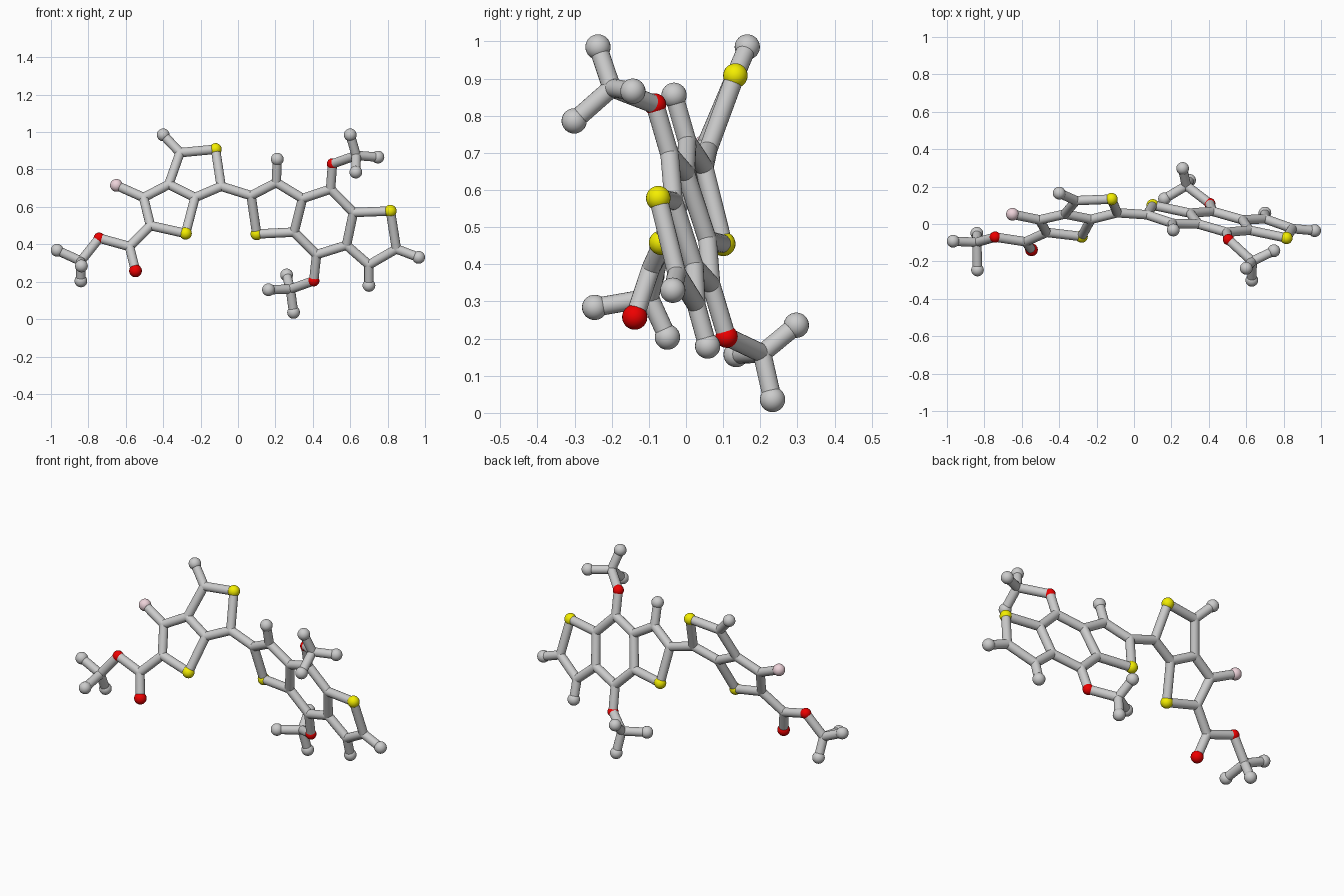
import bpy, bmesh
from mathutils import Vector, Matrix

if "Cube" in bpy.data.objects:
    bpy.data.objects.remove(bpy.data.objects["Cube"])

R_BOND, R_END = 0.025, 0.034


def material(name, col):
    m = bpy.data.materials.new(name)
    m.diffuse_color = (*col, 1)
    m.use_nodes = True
    m.node_tree.nodes["Principled BSDF"].inputs["Base Color"].default_value = m.diffuse_color
    return m


YELLOW = material("yellow", (0.9, 0.85, 0.0))
RED = material("red", (0.85, 0.0, 0.0))
PINK = material("pink", (0.85, 0.65, 0.7))


def tilt(x, z):
    """Point on the flat plane of the right-hand fused rings."""
    return (x, 0.246 - 0.197 * x - 0.277 * z, z)


def finish(bm, name, mat=None):
    me = bpy.data.meshes.new(name)
    bm.to_mesh(me)
    bm.free()
    if mat:
        me.materials.append(mat)
    ob = bpy.data.objects.new(name, me)
    bpy.context.collection.objects.link(ob)
    bpy.ops.object.select_all(action='DESELECT')
    ob.select_set(True)
    bpy.context.view_layer.objects.active = ob
    bpy.ops.object.shade_smooth_by_angle()


def ball(bm, p, r):
    bmesh.ops.create_uvsphere(bm, u_segments=24, v_segments=16, radius=r,
                              matrix=Matrix.Translation(p))


def rod(bm, a, b):
    a, b = Vector(a), Vector(b)
    d = b - a
    mat = Matrix.Translation((a + b) / 2) @ d.to_track_quat('Z', 'Y').to_matrix().to_4x4()
    bmesh.ops.create_cone(bm, cap_ends=True, segments=20, radius1=R_BOND,
                          radius2=R_BOND, depth=d.length, matrix=mat)


# Joints by name: lower-case m = end ball, S/O/F = coloured ball, C = plain elbow
P = {
    # left fused rings
    "m1": (-.40, .165, .985), "C2": (-.31, .125, .89), "S1": (-.12, .133, .908),
    "C3": (-.09, .06, .71), "C4": (-.23, .025, .65), "C5": (-.37, .053, .72),
    "F1": (-.65, .052, .715), "C6": (-.505, .022, .65), "C7": (-.468, -.045, .50),
    "S2": (-.28, -.067, .458),
    # left side chain
    "C8": (-.58, -.095, .388), "O1": (-.548, -.138, .258), "o2": (-.742, -.07, .433),
    "Ca": (-.84, -.098, .31), "ma1": (-.967, -.092, .368),
    "ma2": (-.837, -.246, .284), "ma3": (-.84, -.05, .204),
    # right fused rings
    "C9": tilt(.07, .66), "S3": tilt(.10, .455), "C10": tilt(.205, .73),
    "m2": tilt(.21, .855), "C11": tilt(.345, .645), "C12": tilt(.30, .465),
    "C13": tilt(.495, .695), "o3": tilt(.505, .83), "C14": tilt(.617, .57),
    "C15": tilt(.58, .395), "C16": tilt(.42, .345), "o4": tilt(.405, .205),
    "S4": tilt(.815, .578), "C17": tilt(.847, .375), "m3": tilt(.966, .33),
    "C18": tilt(.70, .29), "m4": tilt(.70, .18),
    # right upper and lower side groups
    "Cb": (.632, -.2, .875), "mb1": (.60, -.237, .985), "mb2": (.748, -.143, .866),
    "mb3": (.63, -.301, .786),
    "Cc": (.28, .205, .16), "mc1": (.163, .135, .157), "mc2": (.297, .233, .036),
    "mc3": (.26, .297, .236),
}

# Chains of joined rods
CHAINS = {
    "left_ring_rods": ["m1 C2 S1 C3 C4 C5 C2", "C4 S2 C7 C6 C5", "C6 F1"],
    "left_chain_rods": ["C7 C8 O1", "C8 o2 Ca ma1", "ma2 Ca ma3"],
    "bridge_rod": ["C3 C9"],
    "right_ring_rods": ["C9 S3 C12 C11 C10 C9", "C10 m2",
                        "C11 C13 C14 C15 C16 C12", "C14 S4 C17 C18 C15",
                        "C17 m3", "C18 m4"],
    "upper_group_rods": ["C13 o3 Cb mb1", "mb2 Cb mb3"],
    "lower_group_rods": ["C16 o4 Cc mc1", "mc2 Cc mc3"],
}
elbows_done = set()
for name, chains in CHAINS.items():
    bm = bmesh.new()
    for chain in chains:
        keys = chain.split()
        for a, b in zip(keys, keys[1:]):
            rod(bm, P[a], P[b])
        for k in keys:
            if k[0] == "C" and k not in elbows_done:
                ball(bm, P[k], R_BOND)
                elbows_done.add(k)
    finish(bm, name)

# Balls at ends and coloured joints
STYLE = {"m": ("end_ball", R_END, None), "S": ("yellow_ball", 0.033, YELLOW),
         "O": ("red_end_ball", R_END, RED), "o": ("red_joint_ball", 0.03, RED),
         "F": ("pink_ball", R_END, PINK)}
for k, p in P.items():
    if k[0] in STYLE:
        label, r, mat = STYLE[k[0]]
        bm = bmesh.new()
        ball(bm, p, r)
        finish(bm, label, mat)
